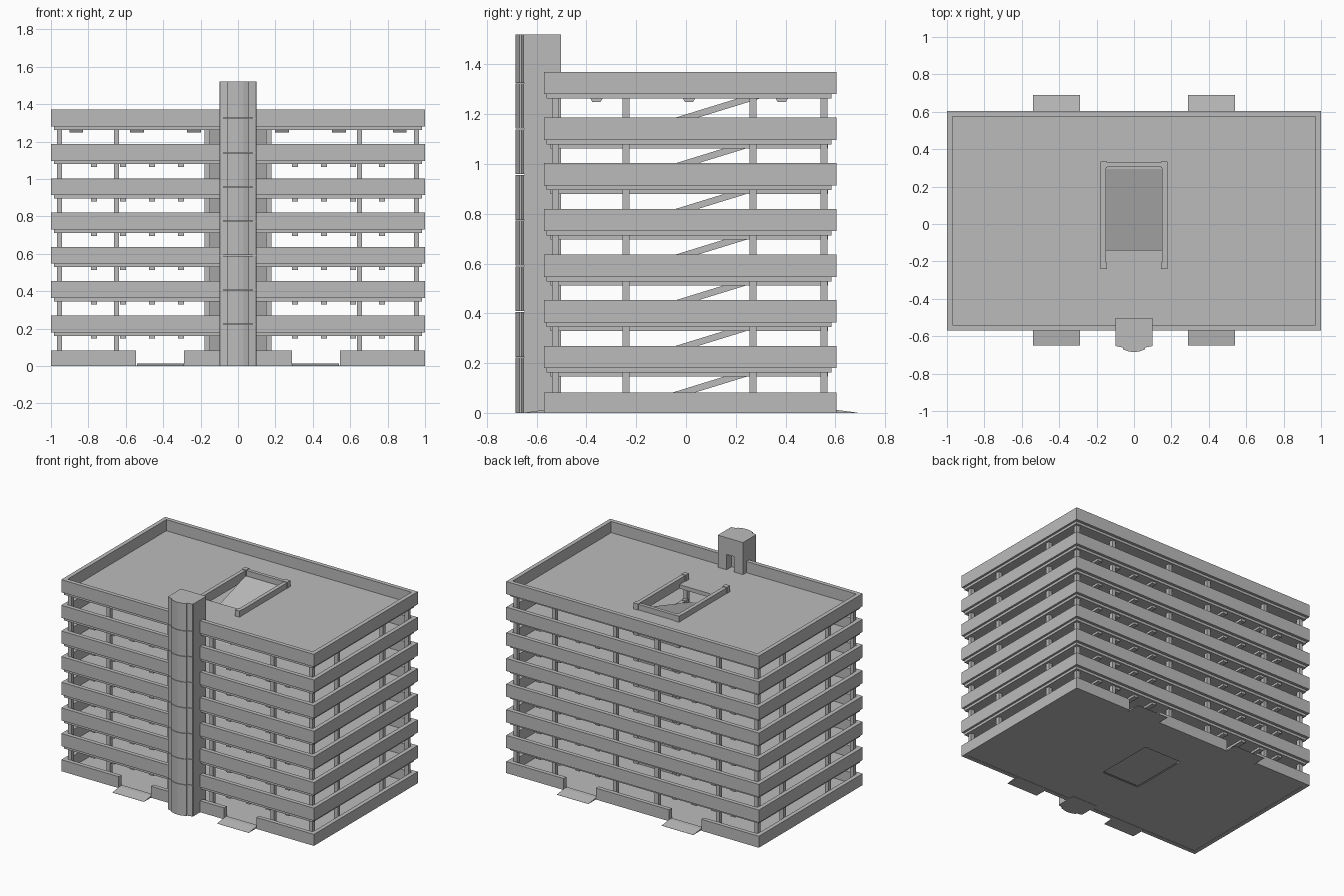
import bpy
import bmesh

old = bpy.data.objects.get("Cube")
if old:
    bpy.data.objects.remove(old, do_unlink=True)

concrete = bpy.data.materials.new("concrete grey")
concrete.use_nodes = True
GREY = (0.5, 0.5, 0.5, 1)
concrete.diffuse_color = GREY
concrete.node_tree.nodes["Principled BSDF"].inputs["Base Color"].default_value = GREY

STEP = 0.1835                 # storey height
BASE = 0.006                  # ground floor level
LEVELS = [BASE + STEP * i for i in range(8)]
THICK = 0.028                 # slab thickness
X, Y0, Y1 = 1.0, -0.57, 0.605      # outer walls
HX, HY0, HY1 = 0.15, -0.14, 0.295  # ramp opening
WALL = 0.03


def finish(name, bm):
    bmesh.ops.recalc_face_normals(bm, faces=bm.faces)
    mesh = bpy.data.meshes.new(name)
    bm.to_mesh(mesh)
    bm.free()
    mesh.materials.append(concrete)
    obj = bpy.data.objects.new(name, mesh)
    bpy.context.collection.objects.link(obj)
    return obj


def box(bm, x0, x1, y0, y1, z0, z1):
    verts = bmesh.ops.create_cube(bm, size=1)["verts"]
    for v in verts:
        v.co.x = x1 if v.co.x > 0 else x0
        v.co.y = y1 if v.co.y > 0 else y0
        v.co.z = z1 if v.co.z > 0 else z0


def prism(bm, points, direction):
    face = bm.faces.new([bm.verts.new(p) for p in points])
    new = bmesh.ops.extrude_face_region(bm, geom=[face])["geom"]
    bmesh.ops.translate(bm, vec=direction,
                        verts=[g for g in new if isinstance(g, bmesh.types.BMVert)])


# Floor slabs, each with a ramp opening
def slab(bm, z0, z1):
    sx, sy0, sy1 = X - 0.015, Y0 + 0.01, Y1 - 0.02
    box(bm, -sx, -HX, sy0, sy1, z0, z1)
    box(bm, HX, sx, sy0, sy1, z0, z1)
    box(bm, -HX, HX, sy0, HY0, z0, z1)
    box(bm, -HX, HX, HY1, sy1, z0, z1)


bm = bmesh.new()
slab(bm, 0.002, BASE)
box(bm, -HX, HX, HY0, HY1, BASE + 0.005, BASE + 0.009)
finish("ground_floor", bm)

bm = bmesh.new()
for z in LEVELS[1:]:
    slab(bm, z - THICK, z)
finish("floor_slabs", bm)

# Parapets, split at the tower and at the ground entrances
bm = bmesh.new()
for i, z in enumerate(LEVELS):
    low, top = (0, 0.082) if i == 0 else (z - 0.01, z + 0.08)
    for s in (-1, 1):
        xs = sorted((s * X, s * (X - WALL)))
        box(bm, *xs, Y0, Y1, low, top)
    gate = [0.29, 0.545] if i == 0 else []
    for y0, y1, start in ((Y0, Y0 + WALL, 0.1), (Y1 - WALL, Y1, 0)):
        cuts = [start] + gate + [X - WALL]
        for a, b in zip(cuts[::2], cuts[1::2]):
            box(bm, a, b, y0, y1, low, top)
            box(bm, -b, -a, y0, y1, low, top)
finish("parapets", bm)

# Entrance aprons
bm = bmesh.new()
for x in (-0.54, 0.29):
    for inner, edge, tip in ((Y0 + WALL, Y0, -0.65), (Y1 - WALL, Y1, 0.69)):
        prism(bm, [(x, inner, 0), (x, inner, 0.012), (x, edge, 0.012),
                   (x, tip, 0.001), (x, tip, 0)], (0.25, 0, 0))
finish("entrance_aprons", bm)

# Columns
bm = bmesh.new()
for x in (-0.955, -0.65, -0.165, 0.165, 0.65, 0.955):
    for y in (-0.525, -0.242, 0.27, 0.555):
        for z in LEVELS[:-1]:
            box(bm, x - 0.014, x + 0.014, y - 0.014, y + 0.014, z, z + STEP - THICK)
finish("columns", bm)

# Ceiling beams below the intermediate floors
bm = bmesh.new()
for z in LEVELS[1:-1]:
    for x in (0.305, 0.46, 0.615, 0.77):
        for s in (-x, x):
            box(bm, s - 0.017, s + 0.017, Y0 + 0.025, Y1 - 0.035,
                z - THICK - 0.016, z - THICK)
finish("ceiling_beams", bm)

# Tapered ceiling lamps under the roof
bm = bmesh.new()
zr = LEVELS[-1] - THICK
for x in (-0.865, -0.54, -0.235, 0.235, 0.54, 0.865):
    for y in (-0.36, 0.012, 0.385):
        prism(bm, [(x - 0.037, y - 0.024, zr), (x - 0.037, y + 0.024, zr),
                   (x - 0.037, y + 0.016, zr - 0.014),
                   (x - 0.037, y - 0.016, zr - 0.014)], (0.074, 0, 0))
finish("ceiling_lamps", bm)

# Ramps between floors
bm = bmesh.new()
for z in LEVELS[:-1]:
    top = z + STEP
    prism(bm, [(-HX, -0.30, z), (-HX, HY1, top), (-HX, HY1, top - THICK),
               (-HX, -0.21, z)], (2 * HX, 0, 0))
finish("ramps", bm)

# Guard rails round three sides of each opening
bm = bmesh.new()
for z in LEVELS[1:]:
    for s in (-1, 1):
        rail = sorted((s * 0.15, s * 0.178))
        post = sorted((s * 0.145, s * 0.18))
        box(bm, *rail, -0.22, 0.31, z, z + 0.04)
        for y in (-0.24, 0.3):
            box(bm, *post, y, y + 0.035, z, z + 0.044)
    box(bm, -0.15, 0.15, 0.305, 0.33, z, z + 0.04)
finish("guard_rails", bm)

# Stair tower with a doorway on every floor
TOP = 1.52
bm = bmesh.new()
box(bm, -0.1, 0.1, -0.648, -0.56, 0, TOP)
for s in (-1, 1):
    box(bm, *sorted((s * 0.03, s * 0.1)), -0.56, -0.502, 0, TOP)
for z, above in zip(LEVELS, LEVELS[1:] + [TOP]):
    box(bm, -0.03, 0.03, -0.56, -0.502, z + 0.11, above)
box(bm, -0.03, 0.03, -0.56, -0.502, 0, BASE)
finish("stair_tower", bm)

# Faceted bay on the tower front, in storey-high panels
bm = bmesh.new()
seams = [0] + [0.225 + STEP * i for i in range(7)] + [TOP]
half = [(0.1, -0.645), (0.097, -0.653), (0.06, -0.66), (0.06, -0.67), (0.03, -0.681)]
outline = half + [(0, -0.685)] + [(-x, y) for x, y in reversed(half)]
for a, b in zip(seams, seams[1:]):
    gap = 0 if b == TOP else 0.003
    prism(bm, [(x, y, a) for x, y in outline], (0, 0, b - a - gap))
finish("tower_front_bay", bm)
